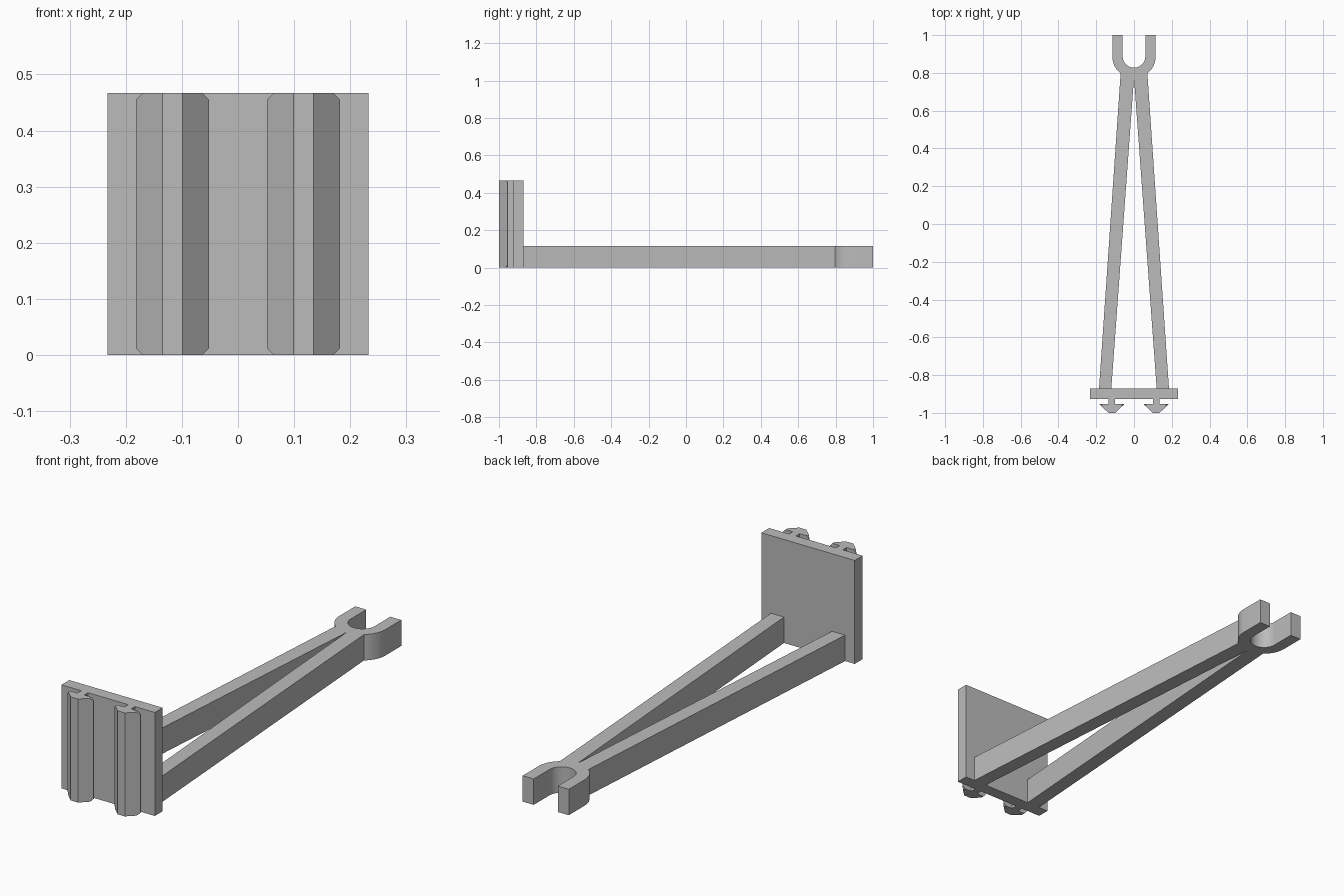
import bpy, bmesh, math

cube = bpy.data.objects.get("Cube")
if cube:
    bpy.data.objects.remove(cube, do_unlink=True)

grey = bpy.data.materials.new("plain grey")
grey.use_nodes = True
colour = (0.5, 0.5, 0.5, 1)
grey.diffuse_color = colour
grey.node_tree.nodes["Principled BSDF"].inputs["Base Color"].default_value = colour


def loft(name, sections):
    """Join matching outlines given as (z, points) from bottom to top."""
    bm = bmesh.new()
    rings = [[bm.verts.new((x, y, z)) for x, y in pts] for z, pts in sections]
    bm.faces.new(rings[0][::-1])
    bm.faces.new(rings[-1])
    n = len(rings[0])
    for low, high in zip(rings, rings[1:]):
        for i in range(n):
            j = (i + 1) % n
            bm.faces.new((low[i], low[j], high[j], high[i]))
    bmesh.ops.recalc_face_normals(bm, faces=bm.faces)
    mesh = bpy.data.meshes.new(name)
    bm.to_mesh(mesh)
    bm.free()
    mesh.materials.append(grey)
    obj = bpy.data.objects.new(name, mesh)
    bpy.context.collection.objects.link(obj)
    return obj


def mirrored(half):
    """Close a right-hand outline with its reflection across x = 0."""
    return half + [(-x, y) for x, y in reversed(half) if abs(x) > 1e-6]


def arc(radius, start, end, steps):
    return [(radius * math.cos(math.radians(start + (end - start) * i / steps)),
             FORK_Y + radius * math.sin(math.radians(start + (end - start) * i / steps)))
            for i in range(steps + 1)]


PLATE_H, FRAME_H = 0.467, 0.117
PLATE_BACK, PLATE_FRONT = -0.87, -0.926
FORK_Y = 0.888

# Upright mounting plate
plate = mirrored([(0.233, PLATE_FRONT), (0.233, PLATE_BACK)])
loft("mounting_plate", [(0, plate), (PLATE_H, plate)])

# Two splayed arms ending in an open fork, as one outline
right_half = [(0, 0.775), (0.12, PLATE_BACK), (0.185, PLATE_BACK)]
right_half += arc(0.115, -52, 0, 12)
right_half += [(0.115, 1), (0.06, 1)]
right_half += arc(0.06, 0, -90, 18)
frame_outline = mirrored(right_half[1:])
frame_outline.append((0, 0.775))
frame = loft("arms_and_fork", [(0, frame_outline), (FRAME_H, frame_outline)])
bpy.context.view_layer.objects.active = frame
frame.select_set(True)
bpy.ops.object.shade_smooth_by_angle(angle=math.radians(30))


# Barbed rails on the front of the plate
def rail_outline(centre, width):
    slope_y = -1 + 0.045 * (width - 0.018) / 0.047
    right = [(0.018, -1), (width, slope_y), (width, -0.953),
             (0.017, -0.953), (0.017, PLATE_FRONT)]
    return [(centre + x, y) for x, y in mirrored(right)]


CUT = 0.012
for side, centre in (("right", -0.117), ("left", 0.117)):
    wide, narrow = rail_outline(centre, 0.065), rail_outline(centre, 0.053)
    loft(side + "_barbed_rail", [(0, narrow), (CUT, wide),
                                 (PLATE_H - CUT, wide), (PLATE_H, narrow)])
